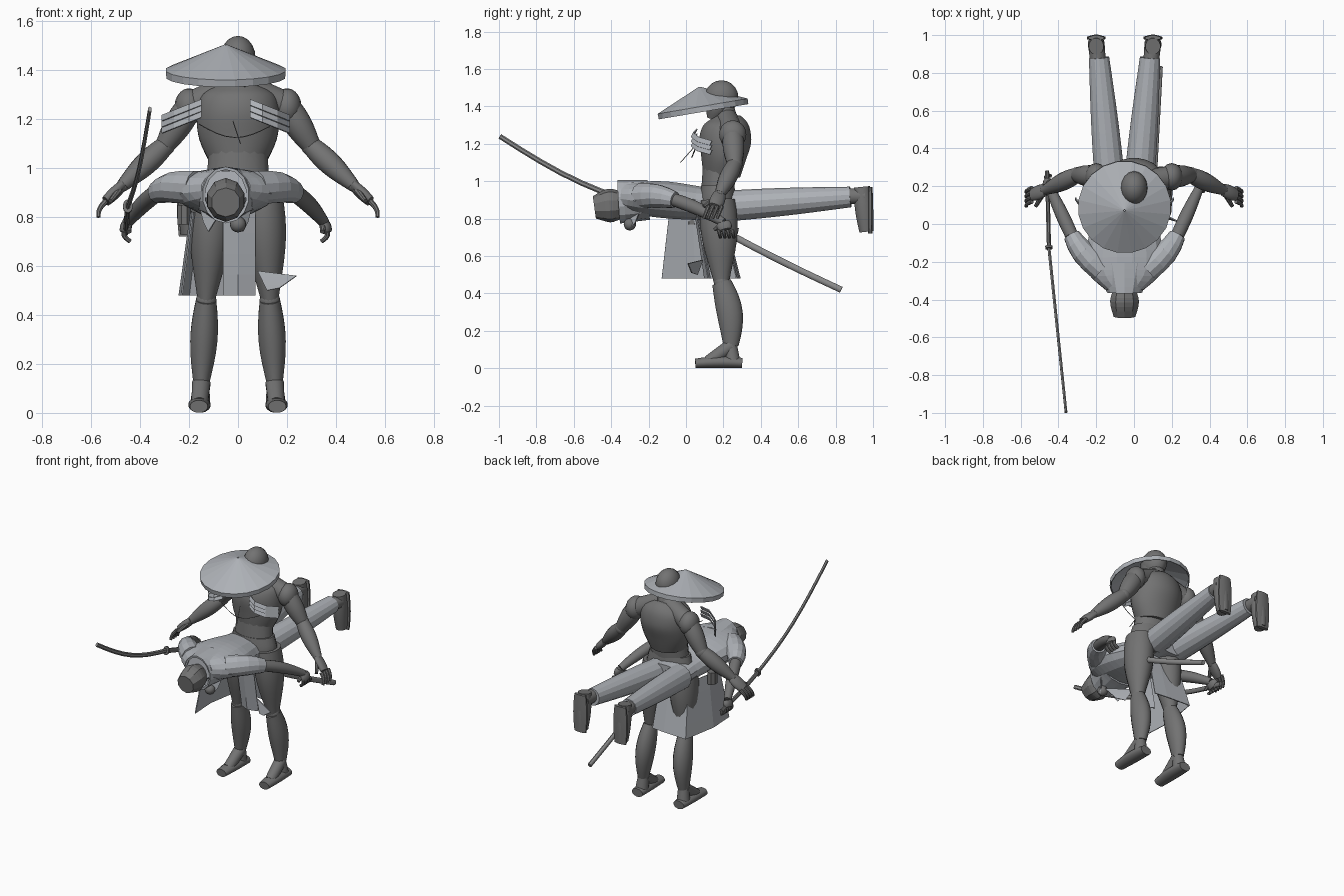
import bpy, bmesh, math
from mathutils import Vector

if "Cube" in bpy.data.objects:
    bpy.data.objects.remove(bpy.data.objects["Cube"])


def material(name, red, green, blue):
    mat = bpy.data.materials.new(name)
    mat.use_nodes = True
    mat.diffuse_color = (red, green, blue, 1)
    mat.node_tree.nodes["Principled BSDF"].inputs["Base Color"].default_value = mat.diffuse_color
    return mat


DARK = material("dark grey", .17, .17, .17)
CLOTH = material("pale grey cloth", .42, .44, .47)
STEEL = material("mid grey metal", .27, .27, .27)
SIDES = {"left": 1, "right": -1}
SHIFT = -.05  # centre line of the carried figure and the hat


def point_maker(sign=1, centre=0):
    """Returns a function that places points on one side of a centre line."""
    return lambda x, y, z: Vector((centre + sign * x, y, z))


def finish(name, bm, mat, smooth, thickness=0):
    bmesh.ops.recalc_face_normals(bm, faces=bm.faces[:])
    mesh = bpy.data.meshes.new(name)
    bm.to_mesh(mesh)
    bm.free()
    mesh.materials.append(mat)
    for polygon in mesh.polygons:
        polygon.use_smooth = smooth
    if smooth:
        mesh.set_sharp_from_angle(angle=math.radians(40))
    part = bpy.data.objects.new(name, mesh)
    bpy.context.collection.objects.link(part)
    if thickness:
        solidify = part.modifiers.new("thickness", "SOLIDIFY")
        solidify.thickness = thickness
        solidify.offset = 0


def loft(name, rings, mat=DARK, sides=16, smooth=True, thickness=0):
    """Skins elliptic rings (centre, width, depth); a thickness makes an open shell."""
    bm = bmesh.new()
    loops = []
    for i, (centre, width, depth) in enumerate(rings):
        before, after = rings[max(i - 1, 0)][0], rings[min(i + 1, len(rings) - 1)][0]
        along = (after - before).normalized()
        across = (Vector((1, 0, 0)) - along * along.x).normalized()
        up = along.cross(across)
        angles = [math.tau * (k + .5) / sides for k in range(sides)]
        loops.append([bm.verts.new(centre + across * width * math.cos(a) + up * depth * math.sin(a))
                      for a in angles])
    for lower, upper in zip(loops, loops[1:]):
        for k in range(sides):
            bm.faces.new((lower[k - 1], lower[k], upper[k], upper[k - 1]))
    if not thickness:
        bm.faces.new(loops[0])
        bm.faces.new(loops[-1])
    finish(name, bm, mat, smooth, thickness)


def limb(name, start, end, first, last, swell=0, flat=1, bow=(0, 0, 0), steps=8, **style):
    """Tapered rod that swells and bows in its middle."""
    rings = []
    for k in range(steps + 1):
        t = k / steps
        wave = math.sin(math.pi * t)
        radius = (first + (last - first) * t) * (1 + swell * wave)
        rings.append((start.lerp(end, t) + Vector(bow) * wave, radius, radius * flat))
    loft(name, rings, **style)


def trunk(name, sections, centre=0, **style):
    """Body sections (y, z, width, depth) joined by a smooth spline."""
    rings = []
    for i in range(len(sections) - 1):
        a, b, c, d = (Vector(sections[min(max(i + k, 0), len(sections) - 1)]) for k in (-1, 0, 1, 2))
        for t in (0, .25, .5, .75):
            rings.append(b + t / 2 * (c - a + t * (2 * a - 5 * b + 4 * c - d + t * (3 * (b - c) + d - a))))
    rings.append(Vector(sections[-1]))
    loft(name, [(Vector((centre, r[0], r[1])), r[2], r[3]) for r in rings], **style)


def ball(name, centre, radius, stretch=(1, 1, 1)):
    bm = bmesh.new()
    bmesh.ops.create_uvsphere(bm, u_segments=16, v_segments=10, radius=radius)
    bmesh.ops.scale(bm, vec=stretch, verts=bm.verts)
    bmesh.ops.translate(bm, vec=centre, verts=bm.verts)
    finish(name, bm, DARK, True)


def sheet(name, top, bottom, rows=4):
    """Thin cloth stretched between two edges."""
    bm = bmesh.new()
    grid = [[bm.verts.new(a.lerp(b, k / rows)) for a, b in zip(top, bottom)] for k in range(rows + 1)]
    for upper, lower in zip(grid, grid[1:]):
        for k in range(1, len(top)):
            bm.faces.new((upper[k - 1], upper[k], lower[k], lower[k - 1]))
    finish(name, bm, CLOTH, False, .006)


def hand(name, wrist, tip, sign):
    """Palm, four curled fingers and a thumb."""
    knuckles = wrist.lerp(tip, .5)
    curl = Vector((.02 * sign, 0, 0))
    limb(name + "_palm", wrist, knuckles + curl, .02, .02, swell=.2, flat=1.7)
    for k in range(4):
        spread = Vector((0, .024 * (k - 1.5), 0))
        limb(f"{name}_finger_{k}", knuckles + curl + spread, tip + spread, .012, .009, bow=curl / 2, sides=8)
    limb(name + "_thumb", wrist, knuckles - Vector((0, .06, 0)), .016, .01, sides=8)


# Standing figure: trunk and head
trunk("pelvis", [(.17, .8, .09, .08), (.17, .88, .16, .1), (.17, .98, .14, .09)])
trunk("abdomen", [(.17, .95, .13, .09), (.18, 1.1, .12, .09)])
trunk("chest", [(.19, 1.03, .12, .1), (.2, 1.12, .16, .12), (.21, 1.22, .17, .14), (.22, 1.3, .15, .12),
                (.22, 1.35, .07, .07)], sides=24)
trunk("neck", [(.22, 1.32, .06, .06), (.2, 1.42, .05, .05)])
trunk("jaw", [(.14, 1.33, .03, .03), (.16, 1.38, .06, .06), (.18, 1.45, .07, .09)])
ball("head", (0, .19, 1.45), .09, (.8, 1, 1))

# Standing figure: limbs
for side, sign in SIDES.items():
    at = point_maker(sign)
    hip, knee, ankle = at(.1, .17, .9), at(.13, .19, .46), at(.15, .24, .12)
    shoulder, elbow, wrist = at(.2, .25, 1.25), at(.3, .26, 1.09), at(.47, .18, .93)
    limb(side + "_thigh", hip, knee, .08, .036, swell=.4, flat=1.15)
    ball(side + "_knee", knee, .042)
    limb(side + "_shin", knee, ankle, .042, .033, swell=.5, flat=1.25, bow=(0, .02, 0))
    ball(side + "_ankle", ankle, .035)
    limb(side + "_foot", at(.155, .3, .028), at(.16, .05, .026), .04, .037, swell=.2, flat=.7, bow=(0, 0, .006))
    limb(side + "_instep", ankle, at(.157, .12, .035), .038, .034)
    limb(side + "_heel", ankle, at(.155, .25, .03), .034, .042)
    limb(side + "_shoulder_muscle", at(.02, .22, 1.33), shoulder, .06, .06)
    ball(side + "_shoulder", shoulder, .066, (.9, 1.1, 1.15))
    limb(side + "_upper_arm", shoulder, elbow, .055, .04, swell=.2)
    ball(side + "_elbow", elbow, .042)
    limb(side + "_forearm", elbow, wrist, .04, .027, swell=.4)
    ball(side + "_wrist", wrist, .026)
    hand(side + "_hand", wrist, at(.57, .13, .8), sign)

# Wide hat, tilted forward
HAT_BASE, HAT_AXIS = Vector((SHIFT, .094, 1.372)), Vector((0, -.17, 1))
loft("wide_hat", [(HAT_BASE + HAT_AXIS * height, radius, radius)
                  for height, radius in ((0, .243), (.028, .245), (.13, .004))],
     mat=CLOTH, sides=20, smooth=False, thickness=.005)

# Layered chest bands with their cords
for side, sign in SIDES.items():
    at = point_maker(sign, SHIFT)
    for k in range(3):
        upper = [at(x, y, 1.28 - .025 * k - .4 * (x - .1))
                 for x, y in ((.1, .06), (.15, .04), (.21, .07), (.26, .14))]
        sheet(f"{side}_chest_band_{k}", upper, [p - Vector((0, .012, .024)) for p in upper], rows=1)
at = point_maker()
limb("chest_cord", at(-.16, .05, 1.18), at(.13, .05, 1.17), .002, .002, bow=(0, -.02, -.05), sides=6)
limb("hanging_cord", at(-.02, .05, 1.19), at(.01, -.03, 1.1), .002, .002, sides=6)

# Carried figure: trunk, collar and head
trunk("robe_body", [(-.35, .92, .1, .07), (-.25, .91, .2, .09), (-.1, .9, .2, .1), (.1, .88, .15, .09),
                    (.3, .87, .15, .08)], centre=SHIFT, mat=CLOTH, smooth=False)
trunk("collar", [(-.36, .89, .09, .11), (-.2, .9, .15, .1)],
      centre=SHIFT, mat=CLOTH, sides=14, smooth=False, thickness=.012)
trunk("carried_neck", [(-.24, .89, .06, .06), (-.4, .88, .06, .06)], centre=SHIFT)
trunk("carried_head", [(-.34, .87, .06, .07), (-.41, .87, .08, .09), (-.49, .86, .06, .06)],
      centre=SHIFT, sides=10, smooth=False)
ball("chin", at(0, -.3, .77), .033)

# Carried figure: lapels and limbs
for side, sign in SIDES.items():
    at = point_maker(sign, SHIFT)
    name = "carried_" + side
    sheet(side + "_lapel", [at(.02, -.33, .82), at(.11, -.24, .86)], [at(.07, -.3, .74), at(.09, -.27, .78)])
    shoulder, elbow, wrist = at(.12, -.24, .92), at(.28, -.06, .9), at(.4, .2, .78)
    limb(name + "_sleeve", shoulder, elbow, .07, .045, swell=.1, steps=4, bow=(.02 * sign, 0, .01),
         mat=CLOTH, sides=12, smooth=False)
    limb(name + "_forearm", elbow, wrist, .035, .023, swell=.2, bow=(0, 0, .01))
    hand(name + "_hand", wrist, at(.39, .22, .7), sign)
    limb(name + "_trouser_leg", at(.08, .25, .87), at(.135, .88, .916), .082, .055, swell=.06,
         mat=CLOTH, sides=14, smooth=False)
    limb(name + "_ankle", at(.14, .85, .92), at(.15, .96, .92), .042, .045)
    limb(name + "_foot", at(.15, .94, .97), at(.15, .965, .73), .04, .035, swell=.2, flat=1.1)
    limb(name + "_sole", at(.15, .985, .97), at(.15, .985, .72), .045, .045, swell=.2, flat=.3, sides=8)

# Hanging robe skirt, wrapped round the right and back
at = point_maker()
hem = [(-.23, -.13), (-.24, .05), (-.2, .29), (-.03, .28), (.06, .27)]
sheet("robe_skirt", [at(x * .8, y * .7, .82) for x, y in hem], [at(x, y, .48) for x, y in hem])
sheet("skirt_corner", [at(.08, .09, .58), at(.24, .01, .56)], [at(.12, .06, .5), at(.17, .03, .51)])
fold = [(-.06, .13), (0, .1), (.07, .12)]
sheet("inner_skirt_fold", [at(x, y / 2, .82) for x, y in fold], [at(x, y, .48) for x, y in fold])
limb("belt_pouch", at(-.22, .03, .77), at(-.22, .03, .85), .03, .03, flat=1.3, sides=8, smooth=False)

# Drawn sword and scabbard
tip, guard, pommel = at(-.36, -.995, 1.24), at(-.45, -.13, .845), at(-.46, .28, .735)
limb("sword_blade", tip, guard, .008, .009, flat=1.7, bow=(0, 0, -.05), mat=STEEL, sides=6, smooth=False)
limb("sword_guard", guard, guard.lerp(pommel, .03), .02, .02, flat=1.4, steps=1)
limb("sword_grip", guard, pommel, .012, .012, flat=1.3, bow=(0, 0, -.01), sides=8)
limb("scabbard", at(.1, .1, .79), at(.14, .83, .42), .014, .013, flat=1.3, bow=(0, 0, -.01), mat=STEEL, sides=10)
